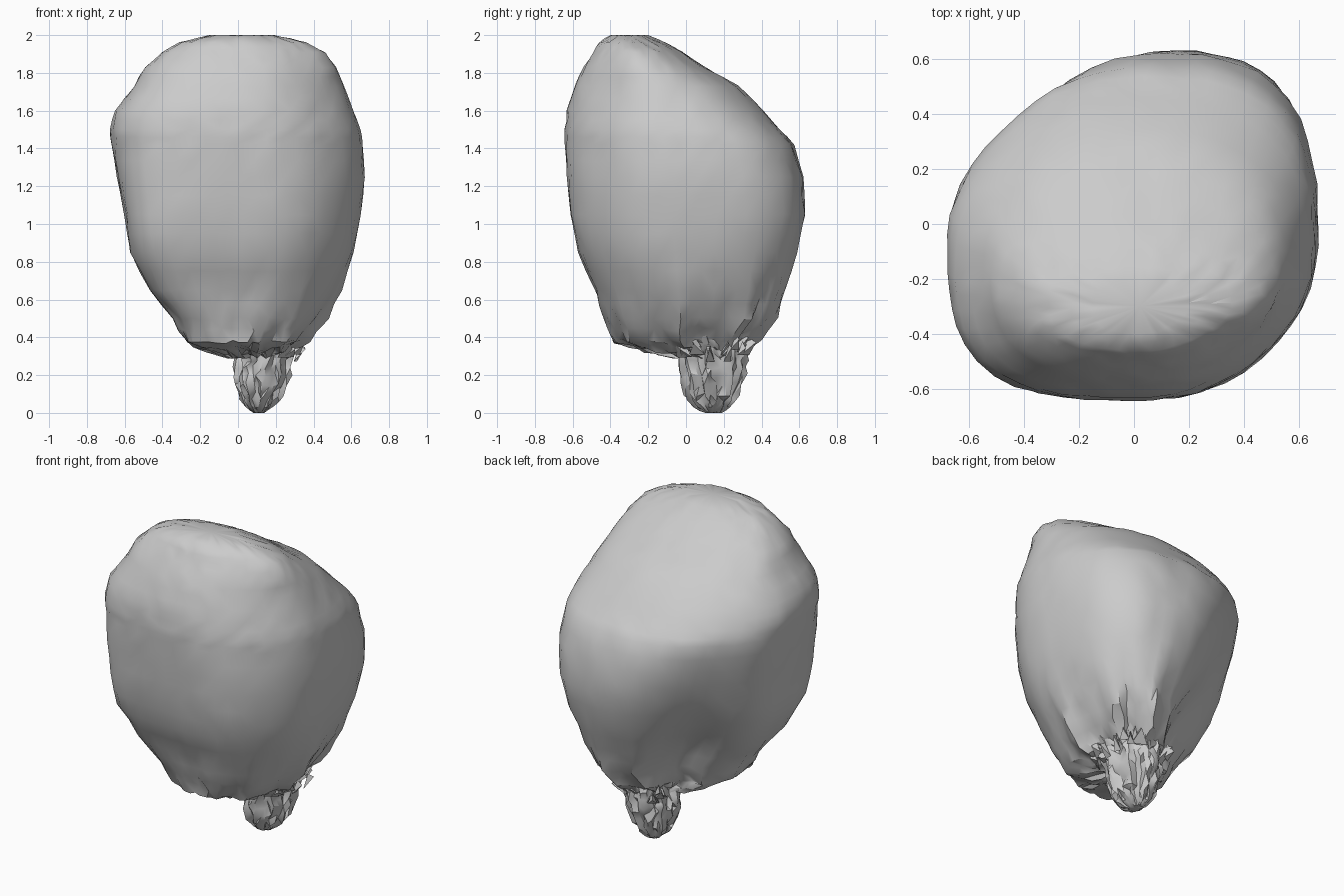
import bpy, bmesh, math, random
from mathutils import Vector

random.seed(4)
cube = bpy.data.objects.get("Cube")
if cube:
    bpy.data.objects.remove(cube, do_unlink=True)

grey = bpy.data.materials.new("plain_grey")
grey.use_nodes = True
grey.diffuse_color = (0.6, 0.6, 0.6, 1)
grey.node_tree.nodes["Principled BSDF"].inputs["Base Color"].default_value = (0.6, 0.6, 0.6, 1)


def mix(a, b, t):
    return [p + (q - p) * t for p, q in zip(a, b)]


def resample(rings, steps):
    """Subdivide the key rings, keeping their profile."""
    pairs = list(zip(rings, rings[1:]))
    return [mix(low, high, i / steps) for low, high in pairs for i in range(steps)] + [list(rings[-1])]


def shape_at(levels, z):
    """Look up the lean and the four corner exponents at a height."""
    for low, high in zip(levels, levels[1:]):
        if z <= high[0]:
            t = max(0, (z - low[0]) / (high[0] - low[0]))
            return mix(low, high, t)[1:]
    return levels[-1][1:]


def squareness(angle, corners):
    """Blend the exponents of the four corners around a section."""
    weights = [max(0, math.cos(angle - math.radians(45 + 90 * i))) ** 2 for i in range(4)]
    return sum(w * c for w, c in zip(weights, corners)) / sum(weights)


def add_mesh(name, bm):
    """Turn a bmesh into a grey object with smooth shading and sharp creases."""
    bmesh.ops.recalc_face_normals(bm, faces=bm.faces)
    mesh = bpy.data.meshes.new(name)
    bm.to_mesh(mesh)
    bm.free()
    mesh.materials.append(grey)
    obj = bpy.data.objects.new(name, mesh)
    bpy.context.collection.objects.link(obj)
    bpy.ops.object.select_all(action='DESELECT')
    obj.select_set(True)
    bpy.context.view_layer.objects.active = obj
    bpy.ops.object.shade_smooth_by_angle(angle=math.radians(35))


def loft(name, rings, levels, segments, steps, pleat, jitter):
    """Loft closed sections given as (z, left x, right x, front y, back y)."""
    bm = bmesh.new()
    loops = []
    for z, x0, x1, y0, y1 in resample(rings, steps):
        cx, cy, rx, ry = (x0 + x1) / 2, (y0 + y1) / 2, (x1 - x0) / 2, (y1 - y0) / 2
        lean, *corners = shape_at(levels, z)
        j = jitter(z)
        loop = []
        for i in range(segments):
            a = 2 * math.pi * i / segments
            c, s = math.cos(a), math.sin(a)
            n = squareness(a, corners)
            r = (abs(c) ** n + abs(s) ** n) ** (-1 / n)
            u, v = r * c, r * s
            # Slide the -x bulge to the front and the back bulge to +x
            u, v = (u + lean * max(0, v) * max(0, 1 - abs(u)),
                    v - lean * max(0, -u) * max(0, 1 - abs(v)))
            wave = math.cos(9 * a + 1) + 0.7 * math.cos(16 * a + 2)
            fold = 1 + pleat(z, a) * (wave - 0.6)
            shake = Vector([random.uniform(-j, j) for _ in range(3)])
            loop.append(bm.verts.new(Vector((cx + rx * fold * u, cy + ry * fold * v, z)) + shake))
        loops.append(loop)
    for low, high in zip(loops, loops[1:]):
        for i in range(segments):
            k = (i + 1) % segments
            bm.faces.new((low[i], low[k], high[k], high[i]))
    # Close both ends with fans
    for loop in (loops[0], loops[-1]):
        mid = bm.verts.new(sum((v.co for v in loop), Vector()) / segments)
        for i in range(segments):
            bm.faces.new((loop[i], loop[(i + 1) % segments], mid))
    for v in bm.verts:
        v.co.z = min(2, max(0, v.co.z))
    bmesh.ops.triangulate(bm, faces=[f for f in bm.faces if len(f.verts) > 3])
    add_mesh(name, bm)


def near_neck(z):
    return max(0, min(1, (0.85 - z) / 0.5))


def body_pleat(z, a):
    """Pleats deepen towards the neck and on the gathered side."""
    return (0.04 + 0.035 * math.cos(a - 0.8)) * near_neck(z) ** 1.3


# Full, lopsided bag with a slanted back
body_rings = [
    (0.30, -0.06, 0.24, -0.06, 0.27),
    (0.33, -0.17, 0.29, -0.22, 0.33),
    (0.38, -0.28, 0.36, -0.38, 0.40),
    (0.50, -0.34, 0.46, -0.43, 0.49),
    (0.65, -0.47, 0.54, -0.48, 0.53),
    (0.85, -0.57, 0.61, -0.57, 0.59),
    (1.05, -0.60, 0.65, -0.61, 0.63),
    (1.25, -0.64, 0.67, -0.63, 0.62),
    (1.42, -0.67, 0.66, -0.64, 0.57),
    (1.50, -0.68, 0.65, -0.64, 0.50),
    (1.60, -0.65, 0.61, -0.63, 0.41),
    (1.73, -0.55, 0.56, -0.59, 0.28),
    (1.83, -0.49, 0.52, -0.54, 0.10),
    (1.91, -0.40, 0.46, -0.49, -0.02),
    (1.96, -0.31, 0.36, -0.46, -0.11),
    (2.00, -0.15, 0.20, -0.40, -0.20),
]
# Height, lean, then exponents: back +x, back -x, front -x, front +x
body_shape = [
    (0.35, 0.40, 1.8, 0.75, 3.2, 1.9),
    (0.65, 0.35, 2.4, 0.85, 3.8, 2.2),
    (1.00, 0.25, 2.7, 1.4, 4.2, 2.3),
    (1.45, 0.08, 2.7, 1.9, 3.0, 2.1),
    (1.90, 0.00, 2.0, 2.1, 2.6, 1.65),
]
loft("bag_body", body_rings, body_shape, 52, 2, body_pleat,
     lambda z: 0.004 + 0.01 * near_neck(z) ** 2)

# Gathered knot under the bag
knot_rings = [
    (0.00, 0.08, 0.14, 0.10, 0.19),
    (0.03, 0.04, 0.18, 0.04, 0.23),
    (0.10, 0.00, 0.23, -0.01, 0.27),
    (0.20, -0.02, 0.27, -0.03, 0.31),
    (0.28, -0.01, 0.28, -0.03, 0.32),
    (0.38, 0.00, 0.30, -0.05, 0.33),
]
round_shape = [(0, 0, 2, 2, 2, 2)]
loft("gathered_knot", knot_rings, round_shape, 36, 2,
     lambda z, a: 0.07, lambda z: 0.014 if z > 0.05 else 0.004)

# Loose crumpled folds around the neck
bm = bmesh.new()
for i in range(46):
    a = random.uniform(-1.0, 2.6)
    r = random.uniform(0.12, 0.2)
    base = Vector((0.13 + r * math.cos(a), 0.14 + r * math.sin(a), random.uniform(0.27, 0.37)))
    out = Vector((math.cos(a), math.sin(a), random.uniform(0.6, 1.6))) * random.uniform(0.04, 0.08)
    side = Vector((-math.sin(a), math.cos(a), 0)) * random.uniform(0.02, 0.05)
    ridge = base + out * 0.4 + Vector((0, 0, 0.06))
    left, right, tip, top = [bm.verts.new(p) for p in (base - side, base + side, base + out, ridge)]
    for face in ((left, right, tip), (left, tip, top), (tip, right, top)):
        bm.faces.new(face)
add_mesh("neck_folds", bm)
